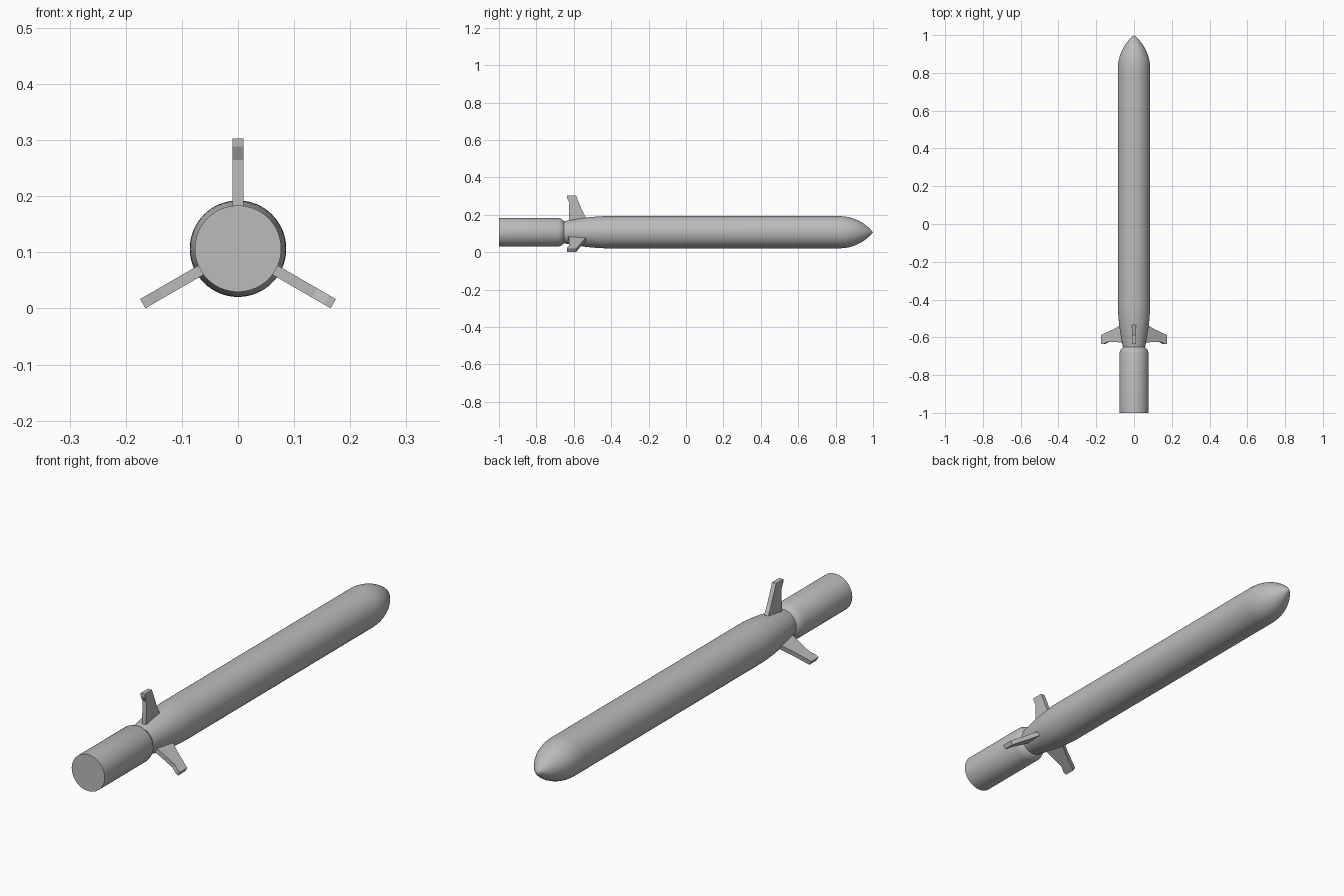
import bpy, bmesh, math
from mathutils import Matrix, Vector

cube = bpy.data.objects.get("Cube")
if cube:
    bpy.data.objects.remove(cube, do_unlink=True)

AXIS_Z = 0.1065
RADIUS = 0.086
SEGMENTS = 64

grey = bpy.data.materials.new("plain_grey")
grey.use_nodes = True
colour = (0.5, 0.5, 0.5, 1)
grey.diffuse_color = colour
grey.node_tree.nodes["Principled BSDF"].inputs["Base Color"].default_value = colour


def finish(bm, name, smooth=True):
    bmesh.ops.recalc_face_normals(bm, faces=bm.faces)
    mesh = bpy.data.meshes.new(name)
    bm.to_mesh(mesh)
    bm.free()
    mesh.materials.append(grey)
    obj = bpy.data.objects.new(name, mesh)
    obj.location.z = AXIS_Z
    bpy.context.collection.objects.link(obj)
    if smooth:
        bpy.ops.object.select_all(action="DESELECT")
        obj.select_set(True)
        bpy.context.view_layer.objects.active = obj
        bpy.ops.object.shade_smooth_by_angle(angle=math.radians(25))
    return obj


def lathe(name, profile):
    """Spin (y, radius) points around the long axis."""
    bm = bmesh.new()
    verts = [bm.verts.new((0, y, r)) for y, r in profile]
    edges = [bm.edges.new(pair) for pair in zip(verts, verts[1:])]
    bmesh.ops.spin(bm, geom=verts + edges, cent=(0, 0, 0), axis=(0, 1, 0),
                   angle=math.tau, steps=SEGMENTS)
    bmesh.ops.remove_doubles(bm, verts=bm.verts, dist=1e-5)
    return finish(bm, name)


# Main tube with its rounded taper towards the tail
tail_start, tail_end, tail_drop = -0.42, -0.655, 0.028
taper = []
for i in range(13):
    t = 1 - i / 12
    taper.append((tail_start + (tail_end - tail_start) * t, RADIUS - tail_drop * t ** 1.8))
nose_start = 0.82
lathe("body", [(tail_end, 0)] + taper + [(nose_start, RADIUS)])

# Pointed nose: a circular arc tangent to the tube
length = 1 - nose_start
arc = (RADIUS ** 2 + length ** 2) / (2 * RADIUS)
nose = []
for i in range(17):
    d = length * i / 16
    nose.append((nose_start + d, max(0, math.sqrt(arc ** 2 - d ** 2) - arc + RADIUS)))
lathe("nose_cone", nose)

# Rear booster with a chamfered front shoulder
lathe("booster", [(-1, 0), (-1, 0.077), (-0.682, 0.077), (-0.668, 0.072),
                  (-0.655, 0.062), (-0.652, 0.058), (-0.652, 0)])

# Three swept tail fins, one upright and two angled down
fin_profile = [(-0.535, 0.06), (-0.535, 0.077), (-0.556, 0.118), (-0.588, 0.196),
               (-0.636, 0.196), (-0.636, 0.182), (-0.624, 0.158), (-0.627, 0.06)]
HALF_THICKNESS = 0.0095
for name, degrees in (("top_fin", 0), ("left_fin", 120), ("right_fin", -120)):
    bm = bmesh.new()
    face = bm.faces.new([bm.verts.new((-HALF_THICKNESS, y, r)) for y, r in fin_profile])
    side = bmesh.ops.extrude_face_region(bm, geom=[face])
    moved = [v for v in side["geom"] if isinstance(v, bmesh.types.BMVert)]
    bmesh.ops.translate(bm, verts=moved, vec=Vector((2 * HALF_THICKNESS, 0, 0)))
    bm.transform(Matrix.Rotation(math.radians(degrees), 4, "Y"))
    finish(bm, name, smooth=False)
